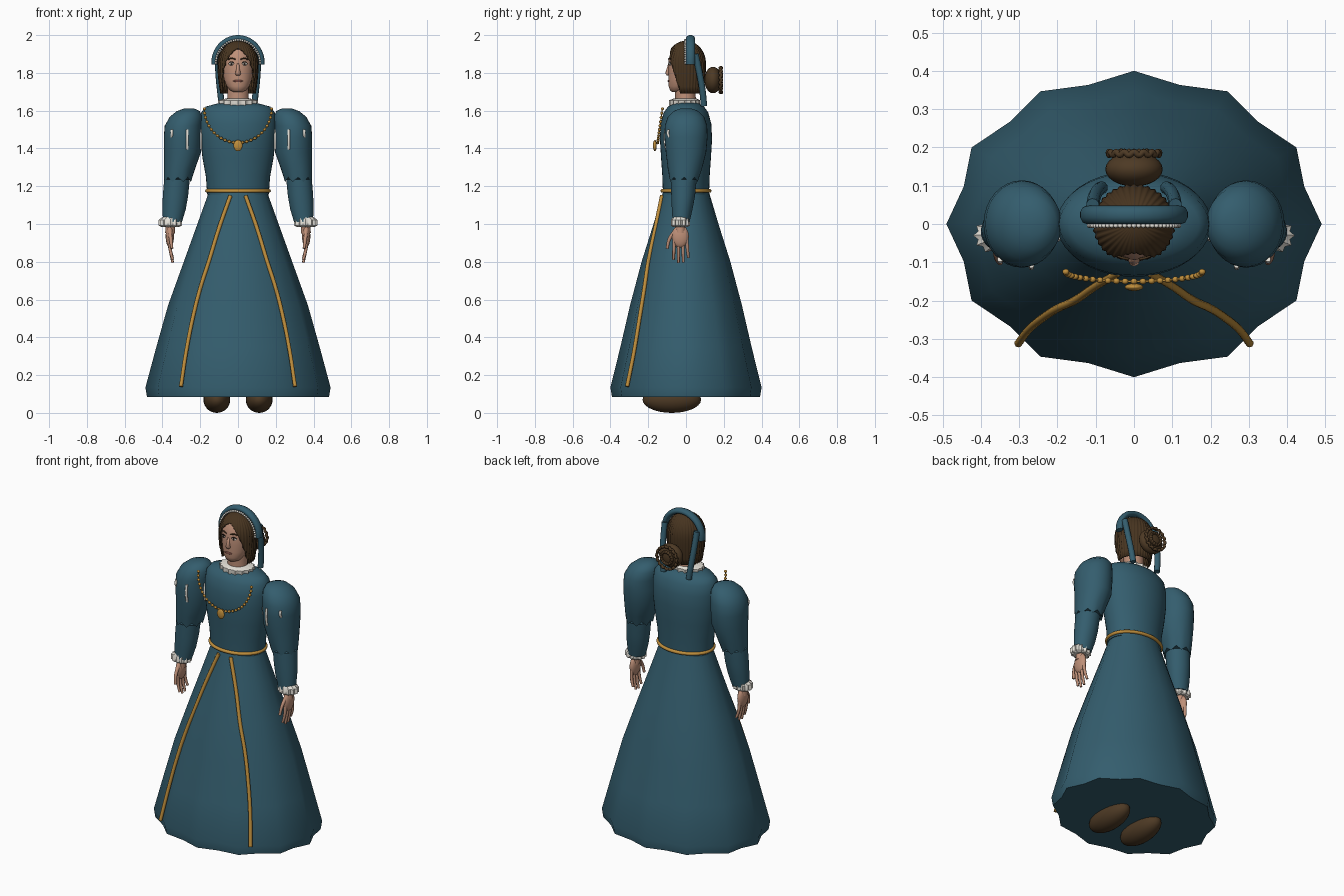
import bpy, bmesh
from math import sin, cos, pi, sqrt, radians

cube = bpy.data.objects.get("Cube")
if cube:
    bpy.data.objects.remove(cube, do_unlink=True)


def material(name, r, g, b):
    m = bpy.data.materials.new(name)
    m.use_nodes = True
    m.diffuse_color = (r, g, b, 1)
    node = next(n for n in m.node_tree.nodes if n.type == 'BSDF_PRINCIPLED')
    node.inputs["Base Color"].default_value = (r, g, b, 1)
    node.inputs["Roughness"].default_value = 0.8
    return m


TEAL = material("teal cloth", .034, .11, .155)
GOLD = material("gold trim", .52, .27, .045)
WHITE = material("white linen", .82, .79, .72)
SKIN = material("skin", .52, .28, .19)
HAIR = material("dark brown hair", .062, .034, .014)
SHOE = material("brown leather", .075, .042, .018)
LIP = material("lips", .25, .09, .07)
DARK = material("dark eye", .02, .012, .008)


def add(name, mesh, mat, angle=50):
    mesh.materials.clear()
    mesh.materials.append(mat)
    for p in mesh.polygons:
        p.use_smooth = True
        p.material_index = 0
    mesh.set_sharp_from_angle(angle=radians(angle))
    ob = bpy.data.objects.new(name, mesh)
    bpy.context.scene.collection.objects.link(ob)
    return ob


def from_bm(name, bm, mat, angle=50):
    bmesh.ops.recalc_face_normals(bm, faces=bm.faces[:])
    me = bpy.data.meshes.new(name)
    bm.to_mesh(me)
    bm.free()
    return add(name, me, mat, angle)


def grid(name, rows, mat, caps=(True, True), angle=50):
    """Skin closed rows of points into a surface."""
    bm = bmesh.new()
    vs = [[bm.verts.new(p) for p in row] for row in rows]
    n = len(vs[0])
    for a, b in zip(vs, vs[1:]):
        for i in range(n):
            j = (i + 1) % n
            bm.faces.new((a[i], a[j], b[j], b[i]))
    for row, cap in zip((vs[0], vs[-1]), caps):
        if cap:
            bm.faces.new(row)
    return from_bm(name, bm, mat, angle)


def loft(name, rings, mat, n=32, lobes=0, drop=0, s=1, angle=50):
    """Rings are (x, y, z, rx, ry, ripple); drop makes the first ring's edge scalloped."""
    rows = []
    for k, ring in enumerate(rings):
        x, y, z, rx, ry = ring[:5]
        w = ring[5] if len(ring) > 5 else 0
        row = []
        for i in range(n):
            a = 2 * pi * i / n
            c = cos(lobes * a)
            f = 1 - w + w * c
            dz = drop * c if k == 0 else 0
            row.append((s * x + rx * f * cos(a), y + ry * f * sin(a), z + dz))
        rows.append(row)
    return grid(name, rows, mat, angle=angle)


def ball(name, loc, size, mat, u=24, v=14):
    bm = bmesh.new()
    bmesh.ops.create_uvsphere(bm, u_segments=u, v_segments=v, radius=1)
    bmesh.ops.scale(bm, vec=size, verts=bm.verts[:])
    bmesh.ops.translate(bm, vec=loc, verts=bm.verts[:])
    return from_bm(name, bm, mat)


def tube(name, pts, r, mat, taper=1, closed=False):
    cu = bpy.data.curves.new(name, 'CURVE')
    cu.dimensions = '3D'
    cu.bevel_depth, cu.bevel_resolution, cu.resolution_u = r, 3, 5
    cu.use_fill_caps = True
    sp = cu.splines.new('BEZIER')
    sp.bezier_points.add(len(pts) - 1)
    for i, (bp, p) in enumerate(zip(sp.bezier_points, pts)):
        bp.co = p
        bp.handle_left_type = bp.handle_right_type = 'AUTO'
        bp.radius = 1 + (taper - 1) * i / (len(pts) - 1)
    sp.use_cyclic_u = closed
    tmp = bpy.data.objects.new(name + " path", cu)
    bpy.context.scene.collection.objects.link(tmp)
    dg = bpy.context.evaluated_depsgraph_get()
    me = bpy.data.meshes.new_from_object(tmp.evaluated_get(dg))
    bpy.data.objects.remove(tmp, do_unlink=True)
    return add(name, me, mat)


# Skirt with twelve soft folds, and the bodice
SKIRT = [(.085, .482, .392, .03), (.135, .49, .4, .03), (.35, .432, .347, .028),
         (.57, .37, .296, .022), (.8, .287, .235, .015), (1.0, .215, .172, .01),
         (1.175, .152, .12, 0)]
loft("skirt", [(0, 0, z, rx, ry, w) for z, rx, ry, w in SKIRT], TEAL, n=24, lobes=12)
loft("bodice", [(0, 0, 1.155, .163, .122), (0, 0, 1.25, .17, .125), (0, 0, 1.35, .188, .132),
                (0, 0, 1.45, .2, .138), (0, 0, 1.53, .202, .134), (0, 0, 1.59, .195, .118),
                (0, 0, 1.622, .17, .095), (0, 0, 1.64, .1, .065)], TEAL, n=40)

# Belt
tube("belt", [(.164 * cos(i * pi / 12), .125 * sin(i * pi / 12), 1.175) for i in range(24)],
     .01, GOLD, closed=True)


def skirt_y(x, z):
    """Front surface of the skirt at a given x and height."""
    for (z0, a0, b0, w0), (z1, a1, b1, w1) in zip(SKIRT, SKIRT[1:]):
        if z <= z1:
            t = (z - z0) / (z1 - z0)
            a, b, w = a0 + t * (a1 - a0), b0 + t * (b1 - b0), w0 + t * (w1 - w0)
            return -b * (1 - w * .6) * sqrt(max(0, 1 - (x / a) ** 2)) - .004
    return -.12


for s, side in ((1, "left"), (-1, "right")):
    # Skirt braid
    tube(side + " skirt_trim", [(s * x, skirt_y(x, z), z) for x, z in
         ((.04, 1.15), (.1, .98), (.155, .8), (.2, .66), (.24, .5), (.275, .32), (.302, .14))],
         .0105, GOLD)

    # Puffed upper sleeve with scalloped edge, and the fitted forearm
    loft(side + " upper_sleeve", [
        (.318, -.01, 1.235, .074, .077), (.31, -.006, 1.29, .082, .09),
        (.294, 0, 1.38, .098, .107), (.293, 0, 1.46, .1, .114), (.29, 0, 1.52, .098, .112),
        (.275, 0, 1.568, .086, .096), (.263, 0, 1.598, .06, .066),
        (.258, 0, 1.612, .025, .028)], TEAL, lobes=8, drop=.013, s=s)
    loft(side + " forearm_sleeve", [
        (.347, -.026, 1.01, .05, .045), (.338, -.02, 1.08, .062, .055),
        (.331, -.015, 1.15, .067, .063), (.32, -.01, 1.27, .068, .07)], TEAL, s=s)

    # White slashes on the puff
    for x, lo, hi in ((.198, 1.395, 1.5), (.268, 1.395, 1.5), (.35, 1.46, 1.5)):
        y = -.114 * sqrt(1 - ((x - .293) / .1) ** 2)
        mid = (lo + hi) / 2
        tube(side + " sleeve_slash", [(s * x, y + .006, lo), (s * x, y - .003, mid),
                                      (s * x, y + .002, hi)], .007, WHITE)

    # Ruffled cuff
    loft(side + " cuff", [(.358, -.03, .985, .048, .04, .06), (.358, -.03, .992, .062, .05, .09),
                          (.358, -.03, 1.022, .062, .05, .09), (.352, -.028, 1.038, .045, .04)],
         WHITE, n=24, lobes=12, s=s, angle=35)

    # Hand
    tube(side + " wrist", [(s * .357, -.03, 1.01), (s * .36, -.03, .95)], .027, SKIN)
    ball(side + " palm", (s * .361, -.03, .935), (.022, .045, .06), SKIN)
    for i in range(4):
        y, low = -.061 + .021 * i, (.812, .795, .798, .822)[i]
        tube(side + " finger", [(s * .363, y, .93), (s * .358, y * 1.15 + .006, .86),
                                (s * .346, y * 1.25 + .01, low)], .0105, SKIN, taper=.65)
    tube(side + " thumb", [(s * .36, -.06, .96), (s * .356, -.088, .92), (s * .35, -.1, .87)],
         .011, SKIN, taper=.7)

    # Shoe
    ball(side + " shoe", (s * .112, -.075, .07), (.071, .155, .07), SHOE)

    # Eye and brow
    ball(side + " eye", (s * .034, -.085, 1.848), (.015, .006, .009), WHITE)
    ball(side + " iris", (s * .034, -.0895, 1.848), (.006, .003, .0075), DARK)
    tube(side + " eyelid", [(s * .018, -.089, 1.85), (s * .034, -.09, 1.859),
                            (s * .05, -.082, 1.85)], .0022, DARK)
    tube(side + " eyebrow", [(s * .014, -.092, 1.872), (s * .034, -.087, 1.878),
                             (s * .052, -.077, 1.87)], .0035, HAIR)

    # Ribbon hanging from the headband
    tube(side + " ribbon", [(s * .108, .05, 1.9), (s * .102, .075, 1.78), (s * .094, .088, 1.7),
                            (s * .085, .095, 1.625)], .017, TEAL)

# Necklace and pendant
chain = []
for i in range(25):
    a = pi * i / 24
    x = .178 * cos(a)
    chain.append((x, -.125 - .025 * sin(a), 1.61 - .18 * sin(a)))
tube("necklace_chain", chain, .003, GOLD)
for p in chain:
    ball("necklace_bead", p, (.009, .008, .008), GOLD, 10, 6)
ball("pendant", (0, -.165, 1.415), (.024, .01, .03), GOLD)

# Collar, neck and head
loft("collar_ruffle", [(0, -.008, 1.612, .088, .078, .08), (0, -.008, 1.635, .104, .083, .07),
                       (0, -.008, 1.655, .106, .083, .06), (0, -.005, 1.664, .066, .06)],
     WHITE, n=48, lobes=16, drop=.008, angle=40)
loft("neck", [(0, 0, 1.6, .062, .058), (0, -.003, 1.68, .056, .054), (0, -.005, 1.76, .056, .056)],
     SKIN)
loft("head", [(0, -.05, 1.698, .022, .022), (0, -.045, 1.708, .042, .04),
              (0, -.034, 1.73, .06, .058), (0, -.02, 1.765, .074, .073),
              (0, -.012, 1.81, .081, .082), (0, -.007, 1.86, .083, .086),
              (0, -.002, 1.91, .074, .079), (0, 0, 1.94, .052, .056)], SKIN)
loft("nose", [(0, -.09, 1.787, .012, .012), (0, -.095, 1.797, .015, .015),
              (0, -.092, 1.82, .009, .011), (0, -.088, 1.85, .007, .006)], SKIN, n=12, angle=80)
ball("mouth", (0, -.0925, 1.757), (.026, .005, .006), LIP)

# Hair: ribbed strands from the crown, parted around the face
N, STEPS = 144, 14
rows = []
for k in range(STEPS + 1):
    t, row = .04 + .96 * k / STEPS, []
    for i in range(N):
        a = 2 * pi * i / N
        d = abs((a - 1.5 * pi + pi) % (2 * pi) - pi) * 180 / pi
        end = max(1.69, 1.93 - .24 * (d / 70) ** 2)
        z = 1.97 - (1.97 - end) * t * t
        if z > 1.85:
            f = sqrt(max(0, 1 - ((z - 1.85) / .12) ** 2))
        else:
            f = 1 - .14 * ((1.85 - z) / .16) ** 2
        f *= .975 + .025 * cos(36 * a)
        row.append((.109 * f * cos(a), .106 * f * sin(a), z))
    rows.append(row)
hair = grid("hair", rows, HAIR, caps=(True, False), angle=80)
shell = hair.modifiers.new("thickness", 'SOLIDIFY')
shell.thickness = .008
shell.offset = -1

# Bun with a wavy braid around it
ball("hair_bun", (0, .143, 1.762), (.075, .045, .07), SHOE)
for r, y in ((.066, .184), (.035, .185)):
    tube("bun_braid", [(r * cos(i * pi / 16), y + .004 * (-1) ** i, 1.762 + r * sin(i * pi / 16))
                       for i in range(32)], .008, SHOE, closed=True)

# Headband with a row of pearls
arc = [radians(-5 + 190 * i / 16) for i in range(17)]
band = tube("headband", [(.125 * cos(a), 0, 1.855 + .129 * sin(a)) for a in arc], .0165, TEAL)
for v in band.data.vertices:
    v.co.y = v.co.y * 1.45 + .024
for i in range(31):
    a = pi * i / 30
    ball("pearl", (.117 * cos(a), -.004, 1.852 + .122 * sin(a)), (.0065, .0065, .0065), WHITE, 10, 6)
